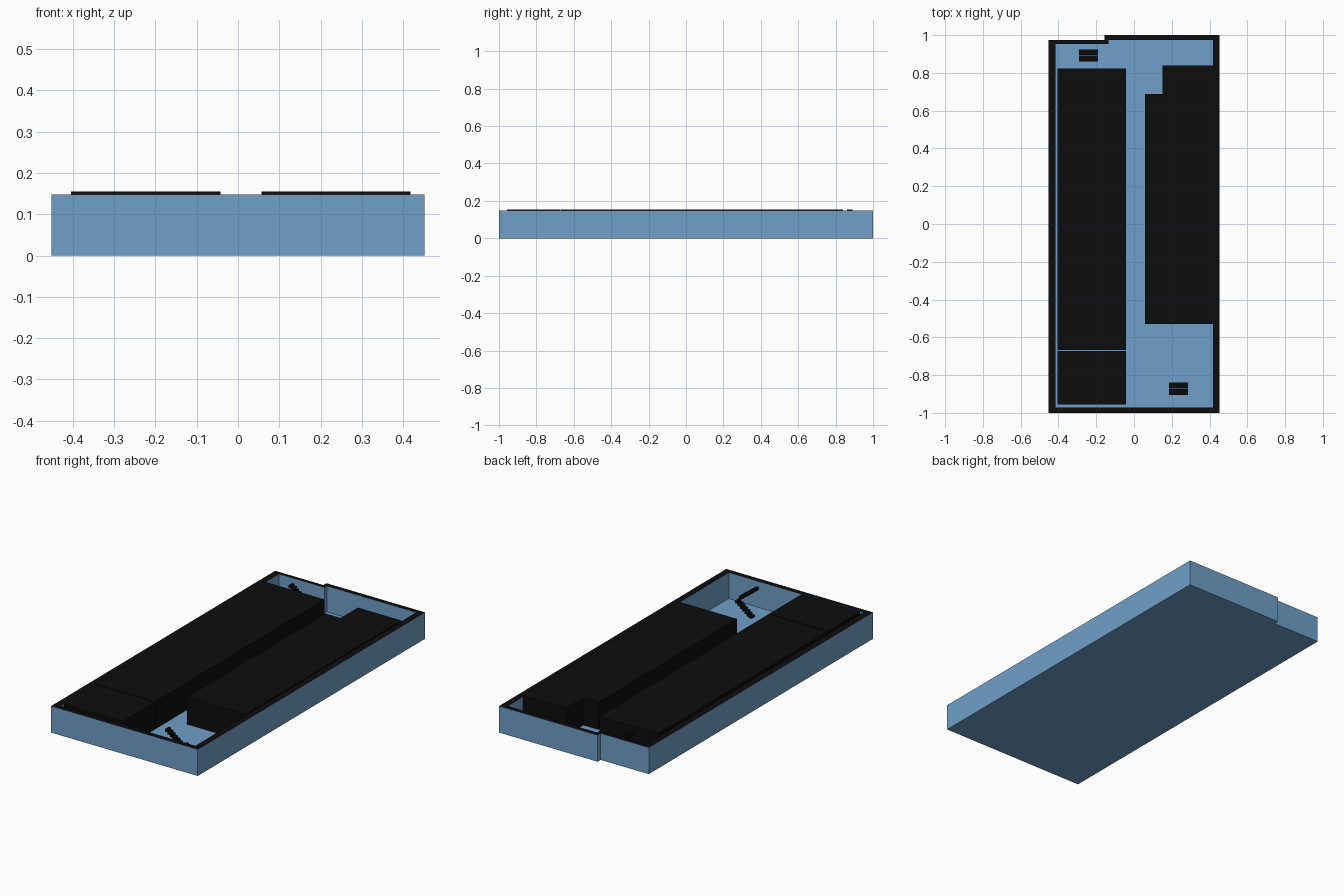
import bpy, bmesh

if "Cube" in bpy.data.objects:
    bpy.data.objects.remove(bpy.data.objects["Cube"])

WALL_H, BLOCK_H, FLOOR_T = 0.148, 0.155, 0.003


def material(name, color):
    m = bpy.data.materials.new(name)
    m.diffuse_color = color
    m.use_nodes = True
    m.node_tree.nodes["Principled BSDF"].inputs["Base Color"].default_value = m.diffuse_color
    return m


blue = material("blue", (0.16, 0.35, 0.58, 1))
black = material("black", (0.004, 0.004, 0.004, 1))


def finish(bm, name, *mats):
    bmesh.ops.recalc_face_normals(bm, faces=bm.faces)
    me = bpy.data.meshes.new(name)
    bm.to_mesh(me)
    bm.free()
    for m in mats:
        me.materials.append(m)
    ob = bpy.data.objects.new(name, me)
    bpy.context.collection.objects.link(ob)
    return ob


def add_prism(bm, outline, z0, z1):
    lo = [bm.verts.new((x, y, z0)) for x, y in outline]
    hi = [bm.verts.new((x, y, z1)) for x, y in outline]
    bm.faces.new(lo[::-1])
    bm.faces.new(hi)
    for i in range(len(lo)):
        j = (i + 1) % len(lo)
        bm.faces.new((lo[i], lo[j], hi[j], hi[i]))


def rect(x0, x1, y0, y1):
    return [(x0, y0), (x1, y0), (x1, y1), (x0, y1)]


def prism(name, outline, z0, z1, mat):
    bm = bmesh.new()
    add_prism(bm, outline, z0, z1)
    return finish(bm, name, mat)


# Outer walls: ring between two outlines, with a black top
outer = [(-0.452, -1), (0.452, -1), (0.452, 1), (-0.155, 1), (-0.155, 0.973), (-0.452, 0.973)]
inner = [(-0.415, -0.972), (0.417, -0.972), (0.417, 0.975), (-0.135, 0.975), (-0.135, 0.953), (-0.415, 0.953)]
bm = bmesh.new()
rings = [[bm.verts.new((x, y, z)) for x, y in loop]
         for loop, z in ((outer, 0), (outer, WALL_H), (inner, WALL_H), (inner, 0))]
for r in range(4):
    a, b = rings[r], rings[(r + 1) % 4]
    for i in range(6):
        j = (i + 1) % 6
        f = bm.faces.new((a[i], a[j], b[j], b[i]))
        f.material_index = 1 if r == 1 else 0
finish(bm, "outer_walls", blue, black)

# Floor
prism("floor", inner, 0, FLOOR_T, blue)

# Solid room blocks, the left one split by a narrow seam
prism("left_block_front", rect(-0.404, -0.042, -0.956, -0.672), FLOOR_T, BLOCK_H, black)
prism("left_block_back", rect(-0.404, -0.042, -0.668, 0.823), FLOOR_T, BLOCK_H, black)
prism("right_block", [(0.057, -0.53), (0.418, -0.53), (0.418, 0.84), (0.151, 0.84),
                      (0.151, 0.688), (0.057, 0.688)], FLOOR_T, BLOCK_H, black)


# Half-turn staircases: upper flight goes down to +x, lower flight returns to -x
def staircase(name, x, y, steps=7):
    bm = bmesh.new()
    run, rise = 0.1 / steps, (BLOCK_H - FLOOR_T) / (2 * steps)
    for i in range(2 * steps):
        top = BLOCK_H - i * rise
        upper = i < steps
        col = i if upper else 2 * steps - 1 - i
        x0, y0 = x + col * run, y + (0 if upper else 0.034)
        add_prism(bm, rect(x0, x0 + run, y0, y0 + 0.031), max(top - 1.5 * rise, FLOOR_T), top)
    return finish(bm, name, black)


staircase("front_staircase", 0.185, -0.905)
staircase("back_staircase", -0.29, 0.86)
